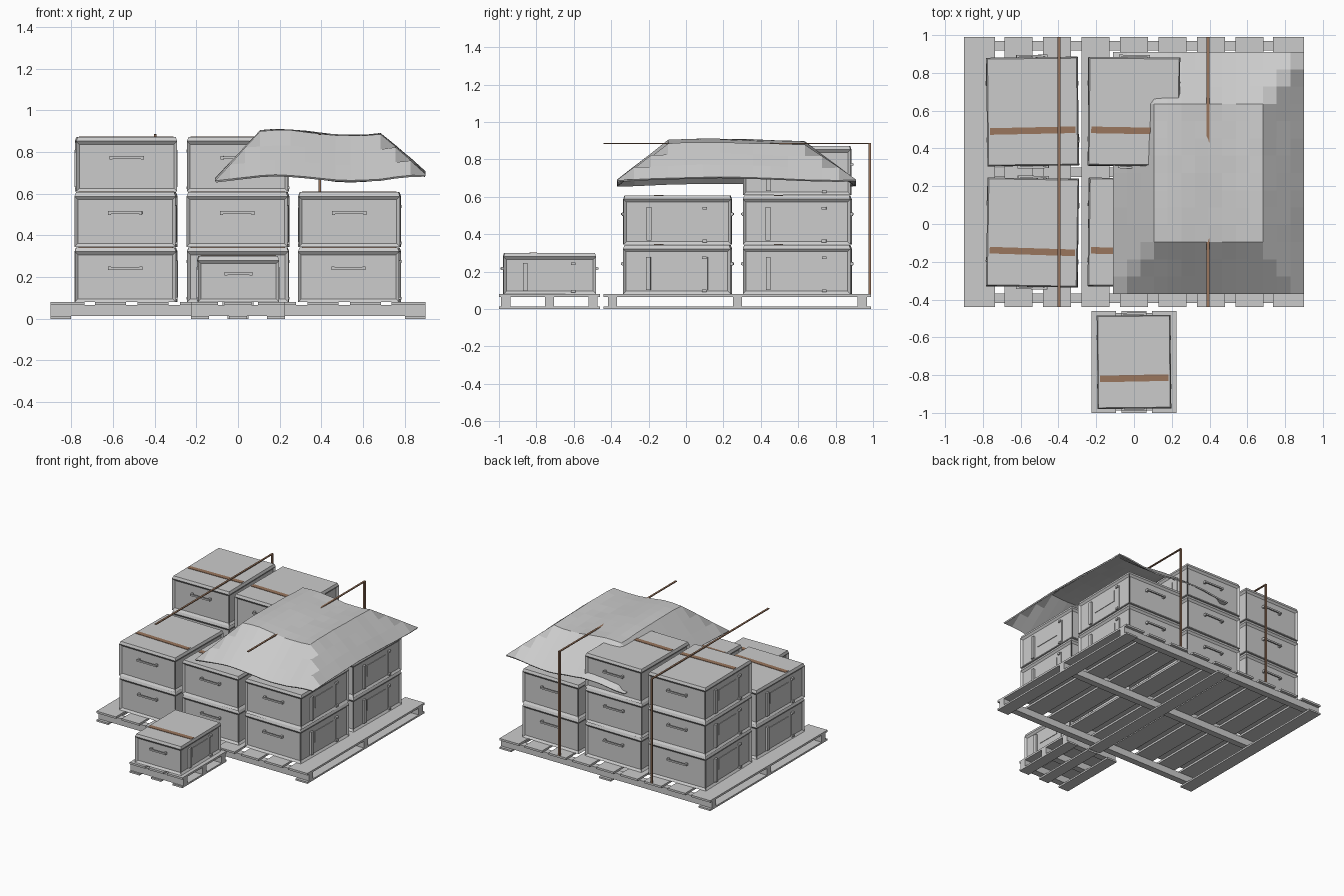
import bpy, bmesh, math, random
from mathutils import Matrix, Vector

if "Cube" in bpy.data.objects:
    bpy.data.objects.remove(bpy.data.objects["Cube"])
random.seed(4)


def material(name, rgb):
    m = bpy.data.materials.new(name)
    m.use_nodes = True
    m.diffuse_color = (*rgb, 1)
    m.node_tree.nodes["Principled BSDF"].inputs["Base Color"].default_value = (*rgb, 1)
    return m


GREY = material("light grey", (0.6, 0.6, 0.6))
BROWN = material("strap brown", (0.32, 0.18, 0.11))


def block(bm, center, size):
    """Add an axis-aligned block and return its vertices."""
    mat = Matrix.Translation(center) @ Matrix.Diagonal((*size, 1))
    return bmesh.ops.create_cube(bm, size=1, matrix=mat)["verts"]


def finish(bm, name, mat, location=(0, 0, 0), turn=0):
    mesh = bpy.data.meshes.new(name)
    bm.normal_update()
    bm.to_mesh(mesh)
    bm.free()
    mesh.materials.append(mat)
    ob = bpy.data.objects.new(name, mesh)
    ob.location = location
    ob.rotation_euler.z = turn
    bpy.context.collection.objects.link(ob)
    return ob


def pallet(name, center, width, depth, slats, slat_width, edge_width, runner_inset, base_width):
    """Slats along y on three runners along x, with three base boards."""
    bm = bmesh.new()
    step = (width - 0.02 - slat_width) / (slats - 1)
    for i in range(slats):
        x = (i - (slats - 1) / 2) * step
        w = slat_width
        if i in (0, slats - 1):
            w = edge_width
            x = math.copysign((width - w) / 2, x)
        block(bm, (x, 0, 0.0725), (w, depth, 0.015))
    for side in (-1, 0, 1):
        block(bm, (0, side * (depth / 2 - runner_inset), 0.039), (width, 0.05, 0.052))
        block(bm, (side * (width - base_width) / 2, 0, 0.0065), (base_width, depth, 0.013))
    finish(bm, name, GREY, center)


def crate(name, center, size, turn):
    """Crate with recessed sides, chamfered lid, handles, latches and tape."""
    w, d, h = size
    lid = 0.02
    bm = bmesh.new()
    block(bm, (0, 0, (h - lid) / 2), (w, d, h - lid))
    bm.normal_update()
    sides = [f for f in bm.faces if abs(f.normal.z) < 0.5]
    bmesh.ops.inset_individual(bm, faces=sides, thickness=0.022, depth=-0.012)
    # Chamfered lid
    for v in block(bm, (0, 0, h - lid / 2), (w, d, lid)):
        if v.co.z > h - lid / 2:
            v.co.x *= 0.97
            v.co.y *= 0.975
    for s in (-1, 1):
        # Grip bar with two mounts on the front and back
        grip = h * 0.62
        block(bm, (0, s * (d / 2 + 0.008), grip), (w * 0.34, 0.01, 0.012))
        for e in (-1, 1):
            block(bm, (e * w * 0.155, s * (d / 2 - 0.003), grip), (0.014, 0.022, 0.018))
        # Label plate, long latch and short latch on the sides
        face = w / 2 - 0.012
        block(bm, (s * face, 0, h * 0.53), (0.008, d * 0.38, h * 0.32))
        block(bm, (s * (face + 0.006), -s * d * 0.265, h * 0.42), (0.018, 0.026, h * 0.68))
        block(bm, (s * face, s * d * 0.265, h * 0.42), (0.01, 0.026, h * 0.68))
        for z in (0.07, 0.74):
            block(bm, (s * (face + 0.006), s * d * 0.255, h * z), (0.018, 0.024, 0.014))
    finish(bm, name, GREY, center, turn)
    # Tape across the lid
    bm = bmesh.new()
    block(bm, (0, 0, 0), (w * 0.93, 0.035, 0.004))
    tape_at = Vector(center) + Matrix.Rotation(turn, 3, "Z") @ Vector((0, -d * 0.175, h + 0.001))
    finish(bm, name + "_tape", BROWN, tape_at, turn * 2)


# Pallets
pallet("large_pallet", (0, 0.275, 0), 1.8, 1.43, 9, 0.15, 0.165, 0.047, 0.1)
pallet("small_pallet", (0, -0.73, 0), 0.45, 0.54, 3, 0.13, 0.13, 0.037, 0.085)

# Stacked crates: the two rear stacks on the right-hand side are three high
for row, y in (("front", -0.045), ("rear", 0.595)):
    for column, x in (("right", -0.537), ("middle", 0), ("left", 0.535)):
        layers = 3 if row == "rear" and column != "left" else 2
        for layer in range(layers):
            turn = random.uniform(-0.02, 0.02)
            crate(f"{row}_{column}_crate_{layer + 1}", (x, y, 0.08 + layer * 0.265),
                  (0.485, 0.575, 0.262), turn)

crate("small_crate", (0, -0.73, 0.08), (0.39, 0.495, 0.22), 0.01)

# Straps: a flat run above the stacks and a drop at the back
for name, x in (("right_strap", -0.397), ("left_strap", 0.392)):
    bm = bmesh.new()
    block(bm, (x, 0.275, 0.884), (0.014, 1.43, 0.006))
    block(bm, (x, 0.983, 0.483), (0.012, 0.014, 0.806))
    finish(bm, name, BROWN)

# Draped sheet: a wavy plateau with three rings of cells sloping down
CELLS, RINGS = 14, 3
bm = bmesh.new()
bmesh.ops.create_grid(bm, x_segments=CELLS, y_segments=CELLS, size=1)
for v in bm.verts:
    ring = (1 - max(abs(v.co.x), abs(v.co.y))) * CELLS / 2
    slope = min(1, ring / RINGS)
    x = 0.395 + v.co.x * 0.505
    y = 0.27 + v.co.y * 0.64
    wave = 0.014 * math.cos(9 * (x - 0.2)) + 0.008 * math.cos(5 * (y - 0.15))
    noise = random.uniform(-0.002, 0.002)
    v.co = (x, y, 0.683 + 0.205 * slope + wave + noise)
sheet = finish(bm, "draped_sheet", GREY)
thick = sheet.modifiers.new("thickness", "SOLIDIFY")
thick.thickness = 0.01
thick.offset = -1
